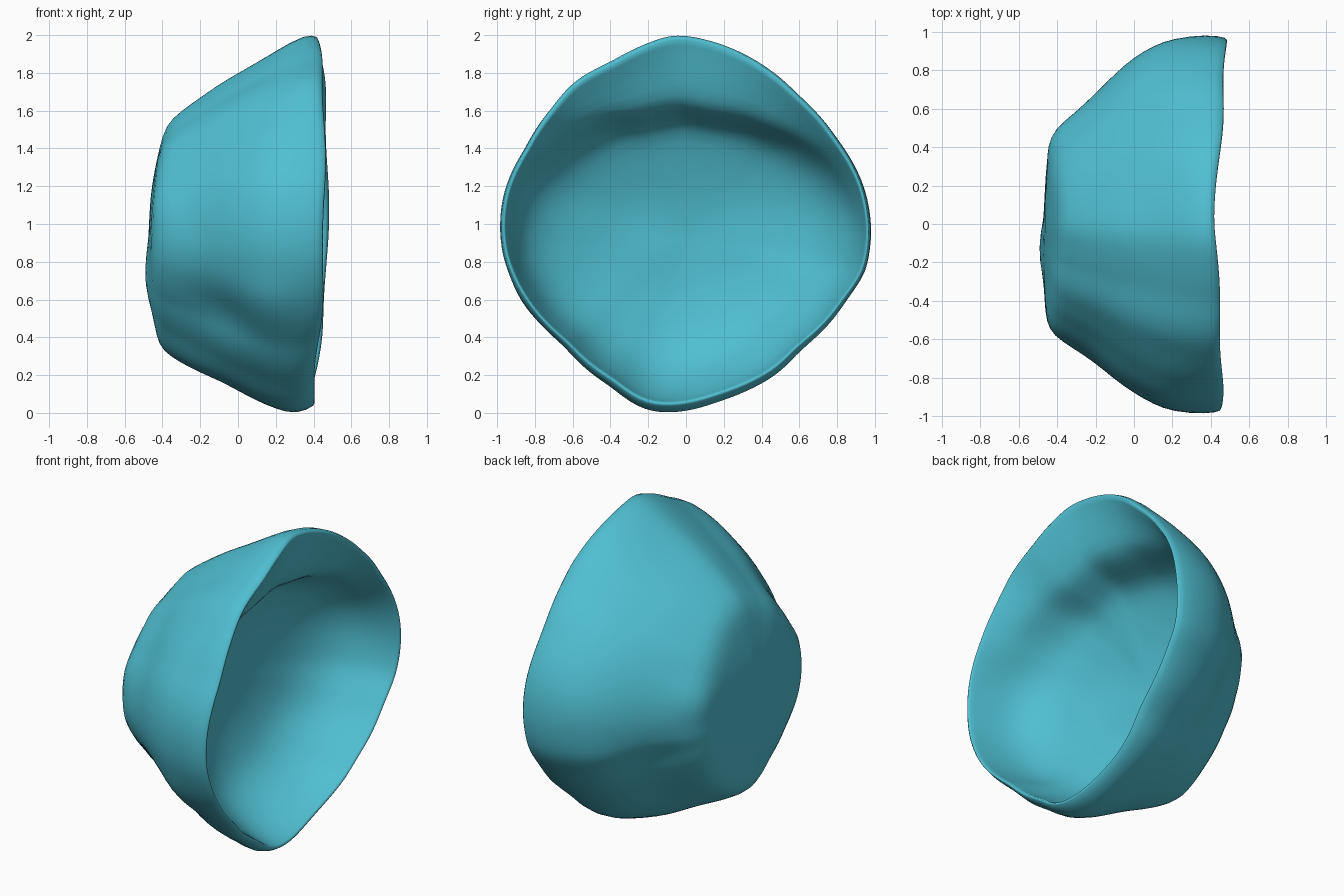
import bpy, bmesh, math
from mathutils import Vector, noise

if "Cube" in bpy.data.objects:
    bpy.data.objects.remove(bpy.data.objects["Cube"])

# Rim outline seen from the open side (y, z), counter-clockwise about (0, 1)
RIM = [(.98, .95), (.94, 1.2), (.8, 1.45), (.6, 1.68), (.4, 1.85), (.2, 1.95), (0, 2), (-.1, 2),
       (-.2, 1.96), (-.4, 1.86), (-.6, 1.75), (-.7, 1.63), (-.85, 1.4), (-.95, 1.2), (-.98, 1.05),
       (-.97, .85), (-.9, .66), (-.65, .36), (-.4, .14), (-.25, .03), (-.15, 0), (0, .01),
       (.2, .07), (.35, .13), (.5, .22), (.6, .33), (.85, .6), (.95, .75)]

# Profiles (x, radius factor) from rim to back for +y, top, -y, bottom
OUTER = [
    [(.49, .98), (.38, 1), (.2, .98), (.1, .94), (0, .88), (-.1, .79), (-.2, .69), (-.3, .59), (-.4, .5), (-.44, .41)],
    [(.43, .98), (.36, 1), (.2, .91), (.1, .85), (0, .79), (-.1, .73), (-.2, .66), (-.3, .59), (-.385, .52), (-.42, .4)],
    [(.47, .98), (.38, 1), (.2, .99), (.1, .95), (0, .89), (-.1, .81), (-.2, .71), (-.3, .64), (-.41, .58), (-.45, .51)],
    [(.41, .95), (.31, 1.005), (.2, .97), (.1, .93), (0, .88), (-.1, .825), (-.2, .78), (-.3, .73), (-.4, .67), (-.435, .6)],
]
# Inside: broad lip and overhang at the top, shallow dish elsewhere
INNER = [
    [(.47, .965), (.38, .95), (.3, .925), (.2, .89), (.11, .83), (.03, .73), (-.03, .6), (-.075, .43)],
    [(.415, .96), (.37, .8), (.335, .665), (.28, .61), (.17, .57), (.05, .535), (-.005, .44), (-.05, .29)],
    [(.45, .965), (.38, .95), (.3, .93), (.2, .9), (.11, .845), (.03, .74), (-.03, .6), (-.075, .43)],
    [(.39, .935), (.32, .925), (.24, .9), (.15, .855), (.06, .79), (-.02, .7), (-.07, .58), (-.1, .44)],
]
# Dents and bumps on the outside: centre, radius, outward amount
DENTS = [((-.05, -.62, .5), .16, -.04), ((-.28, -.62, .85), .2, .03), ((.15, -.85, .6), .12, .02),
         ((-.2, .42, .42), .2, -.03), ((-.5, -.16, .7), .16, .035), ((-.42, .15, .55), .2, -.025),
         ((-.17, .62, .72), .16, -.03), ((-.38, .45, 1.08), .13, .02)]
N = 72
TAU = 2 * math.pi


def rim_radius(a):
    pts = sorted((math.atan2(z - 1, y) % TAU, math.hypot(y, z - 1)) for y, z in RIM)
    pts = [(pts[-1][0] - TAU, pts[-1][1])] + pts + [(pts[0][0] + TAU, pts[0][1])]
    for (a0, r0), (a1, r1) in zip(pts, pts[1:]):
        if a0 <= a <= a1:
            return 1.01 * (r0 + (r1 - r0) * (a - a0) / (a1 - a0))


def blend(profiles, ring, a):
    q = a / (math.pi / 2)
    i = int(q) % 4
    t = math.sin((q - int(q)) * math.pi / 2) ** 2
    p, s = profiles[i][ring], profiles[(i + 1) % 4][ring]
    return p[0] + (s[0] - p[0]) * t, p[1] + (s[1] - p[1]) * t


def rings_for(profiles, centre, outside):
    rings = []
    for k in range(len(profiles[0])):
        ring = []
        for j in range(N):
            a = TAU * j / N
            x, f = blend(profiles, k, a)
            r = rim_radius(a) * f
            if k == 0:      # uneven rim edge
                x += .008 * math.sin(7 * a + 1) + .025 * max(0, math.sin(a)) * abs(math.sin(2 * a))
            ring.append(Vector((x, r * math.cos(a), 1 + r * math.sin(a))))
        rings.append(ring)
    last = rings[-1]
    for s in (.8, .55, .3, .1):     # closing cap
        ring = []
        for v in last:
            p = centre.lerp(v, s)
            p.x = centre.x + (v.x - centre.x) * s * s
            ring.append(p)
        rings.append(ring)
    for k, ring in enumerate(rings):
        if k < 2:
            continue
        for p in ring:
            n = Vector((p.x - .3, p.y, p.z - 1)).normalized()
            d = .01 * noise.noise(p * 3.5)
            if outside:
                d += sum(h * math.exp(-((p - Vector(c)).length / w) ** 2) for c, w, h in DENTS)
            p += n * d
    return rings


bm = bmesh.new()
outer = rings_for(OUTER, Vector((-.475, -.03, .95)), True)
inner = rings_for(INNER, Vector((-.12, 0, .9)), False)
# One closed shell: outer back -> rim -> inner back
loops = [[bm.verts.new(p) for p in ring] for ring in outer[::-1] + inner]
for A, B in zip(loops, loops[1:]):
    for j in range(N):
        m = (j + 1) % N
        bm.faces.new((A[j], A[m], B[m], B[j]))
bm.faces.new(loops[0])
bm.faces.new(loops[-1])
bmesh.ops.recalc_face_normals(bm, faces=bm.faces)
for f in bm.faces:
    f.smooth = True

mesh = bpy.data.meshes.new("hollow_shell")
bm.to_mesh(mesh)
bm.free()
shell = bpy.data.objects.new("hollow_shell", mesh)
bpy.context.collection.objects.link(shell)

mat = bpy.data.materials.new("turquoise")
mat.diffuse_color = (.08, .52, .64, 1)
mat.use_nodes = True
mat.node_tree.nodes["Principled BSDF"].inputs["Base Color"].default_value = mat.diffuse_color
mesh.materials.append(mat)

sub = shell.modifiers.new("smooth", 'SUBSURF')
sub.levels = sub.render_levels = 1
